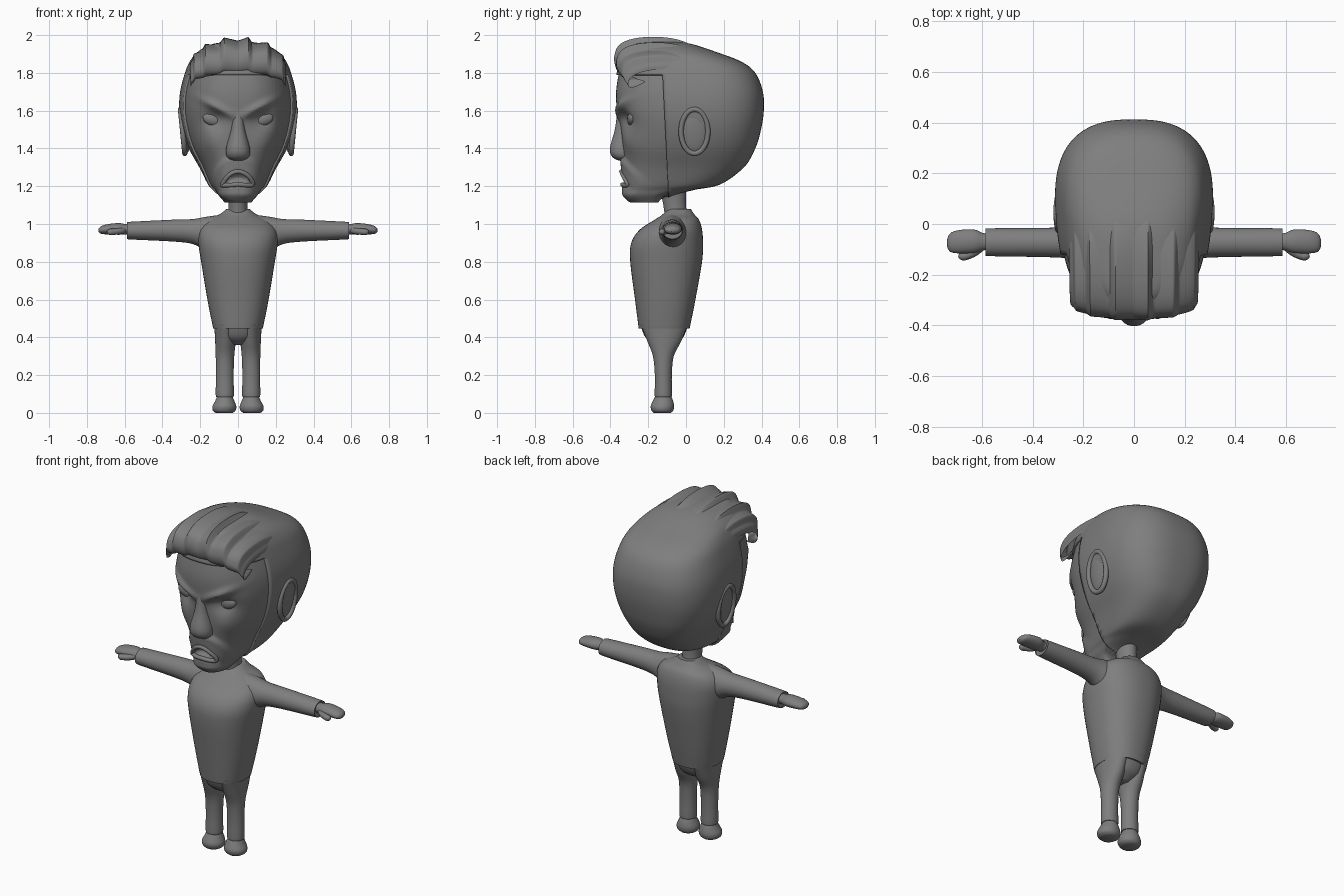
import bpy, bmesh, math
from mathutils import Vector
from mathutils.bvhtree import BVHTree

cube = bpy.data.objects.get("Cube")
if cube:
    bpy.data.objects.remove(cube)

grey = bpy.data.materials.new("plain grey")
grey.use_nodes = True
grey.diffuse_color = (0.21, 0.21, 0.21, 1)
grey.node_tree.nodes["Principled BSDF"].inputs["Base Color"].default_value = (0.21, 0.21, 0.21, 1)


def finish(name, bm, angle=40):
    bmesh.ops.recalc_face_normals(bm, faces=bm.faces)
    mesh = bpy.data.meshes.new(name)
    bm.to_mesh(mesh)
    bm.free()
    mesh.materials.append(grey)
    ob = bpy.data.objects.new(name, mesh)
    bpy.context.collection.objects.link(ob)
    bpy.ops.object.select_all(action="DESELECT")
    ob.select_set(True)
    bpy.context.view_layer.objects.active = ob
    bpy.ops.object.shade_smooth_by_angle(angle=math.radians(angle))
    return ob


def spline(rows, steps):
    """Catmull-Rom interpolation through rows of numbers."""
    out = []
    for i in range(len(rows) - 1):
        quad = [rows[max(0, min(len(rows) - 1, i + k))] for k in (-1, 0, 1, 2)]
        for s in range(steps):
            t = s / steps
            out.append([b + t / 2 * (c - a + t * (2 * a - 5 * b + 4 * c - d + t * (3 * (b - c) + d - a)))
                        for a, b, c, d in zip(*quad)])
    return out + [list(rows[-1])]


def loft(rows, axis="z", n=32, power=2.0, steps=5, side=1, skew=0):
    """Rows: position along the axis, centre and half size of both cross directions."""
    bm = bmesh.new()
    rings = []
    for t, cu, hu, cv, hv in spline(rows, steps):
        ring = []
        for k in range(n):
            a = math.tau * k / n
            c, s = math.cos(a), math.sin(a)
            c = math.copysign(abs(c) ** (2 / power), c)
            s = math.copysign(abs(s) ** (2 / power), s)
            u, v = cu + hu * c * (1 + skew * s), cv + hv * s
            ring.append(bm.verts.new((side * u, v, t) if axis == "z" else (side * t, u, v)))
        rings.append(ring)
    for lo, hi in zip(rings, rings[1:]):
        for k in range(n):
            bm.faces.new((lo[k], lo[k - 1], hi[k - 1], hi[k]))
    bm.faces.new(rings[0])
    bm.faces.new(rings[-1])
    return bm


def ball(name, centre, radii, tilt=0):
    bm = bmesh.new()
    bmesh.ops.create_uvsphere(bm, u_segments=28, v_segments=16, radius=1)
    ob = finish(name, bm)
    ob.location, ob.scale, ob.rotation_euler.y = centre, radii, tilt


def tube(name, points, radius, closed=False):
    curve = bpy.data.curves.new(name, "CURVE")
    curve.dimensions = "3D"
    curve.bevel_depth = radius
    curve.bevel_resolution = 3
    sp = curve.splines.new("NURBS")
    sp.points.add(len(points) - 1)
    for p, co in zip(sp.points, points):
        p.co = (*co, 1)
    sp.use_cyclic_u, sp.use_endpoint_u, sp.order_u = closed, True, 3
    curve.materials.append(grey)
    bpy.context.collection.objects.link(bpy.data.objects.new(name, curve))


# Head outline: height, half width, front, back
outline = [(1.115, .07, -.28, -.13), (1.15, .1, -.315, -.08), (1.18, .12, -.32, .03), (1.21, .145, -.32, .17),
           (1.3, .19, -.325, .295), (1.4, .245, -.335, .355), (1.5, .28, -.345, .385), (1.6, .295, -.365, .4),
           (1.7, .29, -.37, .395), (1.8, .265, -.355, .355), (1.86, .24, -.34, .28), (1.91, .2, -.32, .15),
           (1.95, .13, -.28, .03), (1.965, .05, -.2, -.05)]


def head_rows(grow):
    return [(z, 0, w + grow, (f + b) / 2, (b - f) / 2 + grow) for z, w, f, b in outline]


def bump(*terms):
    return math.exp(-sum((d / r) ** 2 for d, r in terms))


# Face with eye sockets, brow ridges, cheeks and a raised beard round the mouth
bm = loft(head_rows(0), n=160, power=2.6, steps=8, skew=.1)
for v in bm.verts:
    x, z = abs(v.co.x), v.co.z
    if v.co.y > -.1:
        continue
    d = .035 * bump((x - .125, .06), (z - 1.555, .05))
    d -= .028 * bump((z - 1.575 - .5 * (x - .03), .022), (x - .11, .085))
    d -= .012 * bump((x - .15, .06), (z - 1.43, .06))
    r = math.hypot(x / .13, (z - 1.235) / .125)
    d -= .02 * max(0, min(1, (1.06 - r) / .12))
    d += .035 * bump((x, .06), (z - 1.243 + 6 * x * x, .024))
    v.co.y += d
surface = BVHTree.FromBMesh(bm)
finish("face", bm, 60)


def on_face(x, z, out=0):
    hit = surface.ray_cast(Vector((x, -1, z)), Vector((0, 1, 0)))[0]
    return (x, hit.y - out, z)


# Nose, eyes and lips
finish("nose", loft([(1.335, 0, .025, -.335, .02), (1.355, 0, .058, -.335, .055), (1.4, 0, .063, -.335, .068),
                     (1.5, 0, .037, -.335, .042), (1.6, 0, .022, -.345, .018)], power=2.1))
for side, label in ((1, "left"), (-1, "right")):
    x, y, z = on_face(side * .13, 1.555)
    ball(label + "_eye", (x, y + .012, z), (.058, .025, .036), -side * .25)
lips = [(-.085, 1.205), (-.06, 1.255), (0, 1.285), (.06, 1.255), (.085, 1.205), (.045, 1.205), (0, 1.21), (-.045, 1.205)]
tube("lips", [on_face(x, z, .003) for x, z in lips], .012, True)

# Hair shell over sides and back, with the face opening cut away
bm = loft(head_rows(.012), n=96, power=2.6, steps=6, skew=.1)
for co, no in (((0, -.11, 1.5), (0, 1, .05)), ((0, 0, 1.79), (0, 0, 1))):
    bmesh.ops.bisect_plane(bm, geom=bm.verts[:] + bm.edges[:] + bm.faces[:], plane_co=co, plane_no=no)
front = [f for f in bm.faces if f.calc_center_median().z < 1.79
         and f.calc_center_median().y + .05 * (f.calc_center_median().z - 1.5) < -.11]
bmesh.ops.delete(bm, geom=front, context="FACES")
hair = finish("hair_shell", bm)
hair.modifiers.new("thickness", "SOLIDIFY").thickness = .018

# Swept-back quiff with jagged strands
path = spline([(-.31, 1.79), (-.36, 1.805), (-.375, 1.86), (-.345, 1.92), (-.25, 1.955), (-.1, 1.965),
               (.02, 1.945), (.12, 1.885)], 6)
bm = bmesh.new()
grid = []
columns = 130
for j, (y, z) in enumerate(path):
    v = j / (len(path) - 1)
    row = []
    for i in range(columns + 1):
        u = 2 * i / columns - 1
        a = u * math.pi / 2
        saw = (abs(u) * 3.4 + .25 + .12 * math.sin(5 * u)) % 1
        strand = saw ** 1.4 if saw < .8 else .73 * (1 - saw) / .2
        fade = math.sin(math.pi * min(1, v * 1.05)) * math.cos(a) ** .3 if abs(u) < 1 else 0
        drop = (.035 + .11 * min(1, v * 3)) * (1 - math.cos(a))
        row.append(bm.verts.new((.262 * math.sin(a) * (1 - .06 * (1 - v)),
                                 y + (.1 * u * u * (1 - v)) - .012 * strand * (1 - v),
                                 z - drop + .05 * strand * fade)))
    grid.append(row)
for lo, hi in zip(grid, grid[1:]):
    for i in range(columns):
        bm.faces.new((lo[i], lo[i + 1], hi[i + 1], hi[i]))
finish("quiff", bm, 50)

# Neck, sweater and hips
finish("neck", loft([(1.02, 0, .055, -.05, .06), (1.1, 0, .05, -.06, .06), (1.2, 0, .055, -.07, .07)]))
finish("sweater", loft([(.45, 0, .13, -.115, .135), (.46, 0, .134, -.115, .137), (.6, 0, .162, -.11, .16),
                        (.8, 0, .195, -.105, .19), (.9, 0, .21, -.1, .19), (.97, 0, .205, -.08, .165),
                        (1.02, 0, .165, -.05, .12), (1.05, 0, .1, -.04, .085), (1.08, 0, .06, -.035, .06)],
                       n=48, power=2.3))
finish("hips", loft([(.36, 0, .03, -.115, .05), (.4, 0, .1, -.115, .1), (.47, 0, .125, -.115, .128)], power=2.3))

# Paired limbs, hands, shoes and ears
for side, label in ((1, "left"), (-1, "right")):
    finish(label + "_sleeve", loft([(.08, -.07, .08, .95, .1), (.17, -.072, .075, .95, .088),
                                    (.24, -.073, .064, .96, .066), (.34, -.073, .058, .965, .058),
                                    (.565, -.072, .055, .965, .047), (.58, -.072, .052, .965, .044)], "x", side=side))
    finish(label + "_hand", loft([(.56, -.07, .034, .972, .028), (.595, -.07, .034, .972, .027),
                                  (.63, -.068, .046, .974, .031), (.69, -.07, .046, .972, .027),
                                  (.725, -.073, .037, .968, .02), (.738, -.075, .015, .967, .008)], "x", side=side))
    tube(label + "_thumb", [(side * .605, -.09, .966), (side * .63, -.118, .96), (side * .675, -.128, .958)], .017)
    ball(label + "_thumb_tip", (side * .672, -.127, .958), (.022, .017, .017))
    finish(label + "_trouser_leg", loft([(.085, .07, .045, -.12, .044), (.1, .07, .048, -.12, .046),
                                         (.2, .07, .047, -.12, .045), (.3, .069, .049, -.12, .055),
                                         (.38, .066, .055, -.115, .09), (.47, .064, .062, -.115, .125)], side=side))
    finish(label + "_shoe", loft([(0, .073, .045, -.125, .045), (.012, .073, .06, -.125, .057),
                                  (.035, .072, .063, -.125, .062), (.065, .07, .05, -.122, .053),
                                  (.1, .07, .035, -.12, .036)], side=side))
    ball(label + "_ear", (side * .281, .045, 1.49), (.022, .07, .115), side * .1)
    rim = [(side * (.293 + .1 * math.sin(a) * .115), .045 + .072 * math.cos(a), 1.49 + .118 * math.sin(a))
           for a in (math.tau * k / 20 for k in range(20))]
    tube(label + "_ear_rim", rim, .014, True)
